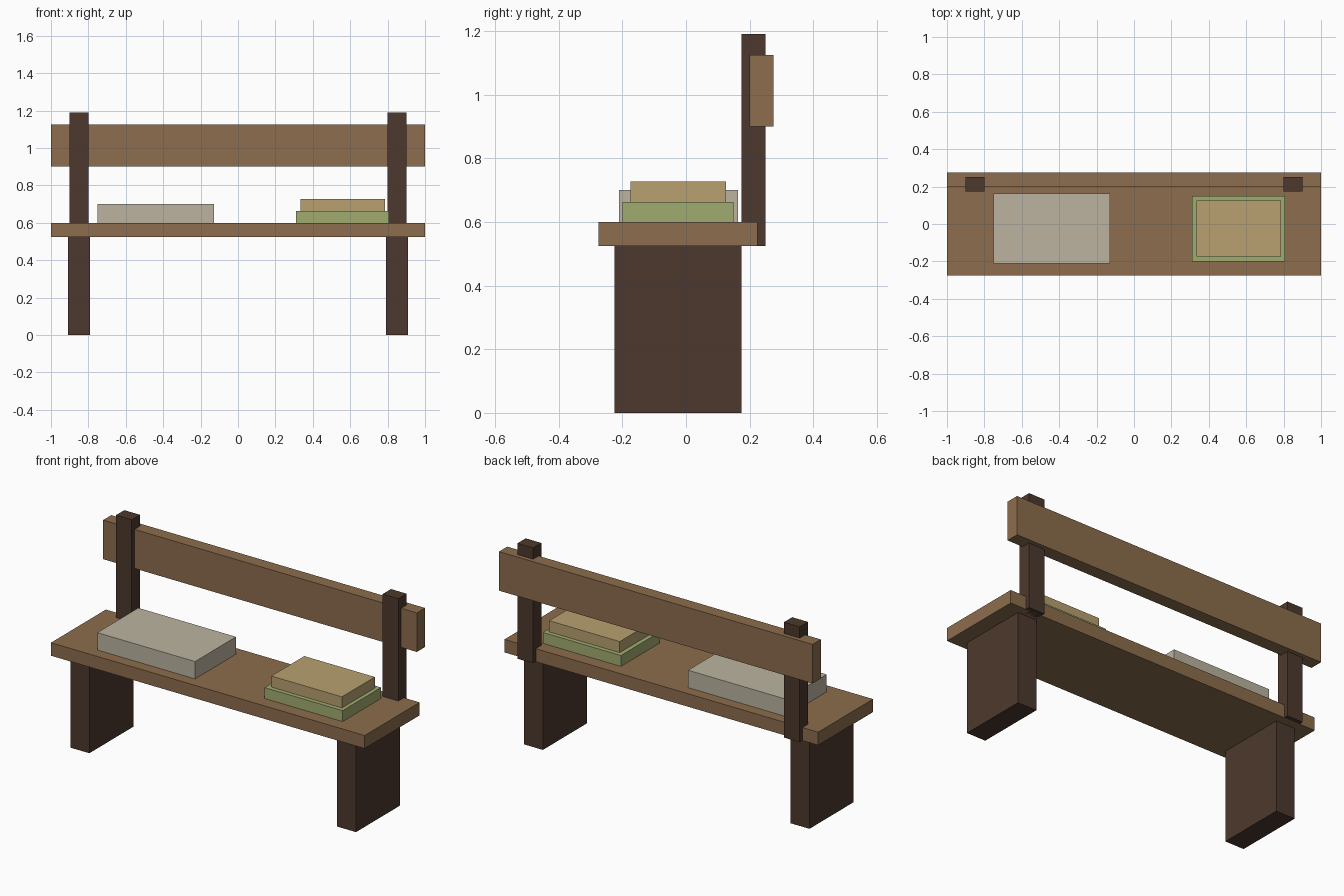
import bpy
import bmesh

cube = bpy.data.objects.get("Cube")
if cube:
    bpy.data.objects.remove(cube, do_unlink=True)


def linear(c):
    c /= 255
    return c / 12.92 if c <= 0.04045 else ((c + 0.055) / 1.055) ** 2.4


def material(name, r, g, b):
    mat = bpy.data.materials.new(name)
    mat.use_nodes = True
    colour = (linear(r), linear(g), linear(b), 1)
    mat.diffuse_color = colour
    mat.node_tree.nodes["Principled BSDF"].inputs["Base Color"].default_value = colour
    return mat


def box(name, x, y, z, mat):
    """Box spanning the (min, max) pair on each axis."""
    bm = bmesh.new()
    bmesh.ops.create_cube(bm, size=1)
    for v in bm.verts:
        v.co = [(lo + hi) / 2 + c * (hi - lo) for c, (lo, hi) in zip(v.co, (x, y, z))]
    mesh = bpy.data.meshes.new(name)
    bm.to_mesh(mesh)
    bm.free()
    mesh.materials.append(mat)
    obj = bpy.data.objects.new(name, mesh)
    bpy.context.collection.objects.link(obj)
    return obj


wood = material("brown wood", 140, 109, 77)
dark = material("dark wood", 77, 57, 45)
grey = material("warm grey fabric", 188, 180, 160)
green = material("sage green fabric", 160, 172, 112)
tan = material("tan fabric", 184, 161, 113)

# Planks
box("seat", (-1, 1), (-0.275, 0.225), (0.525, 0.6), wood)
box("backrest", (-1, 1), (0.2, 0.275), (0.9, 1.125), wood)

# Slab legs and back posts on both sides
for side, s in (("left", 1), ("right", -1)):
    box(side + "_leg", sorted((s * 0.79, s * 0.91)), (-0.225, 0.175), (0, 0.525), dark)
    box(side + "_back_post", sorted((s * 0.8, s * 0.9)), (0.175, 0.25), (0.525, 1.19), dark)

# Folded blankets on the seat
box("grey_blanket", (-0.75, -0.127), (-0.21, 0.163), (0.6, 0.7), grey)
box("green_blanket", (0.31, 0.807), (-0.2, 0.15), (0.6, 0.663), green)
box("tan_blanket", (0.335, 0.785), (-0.175, 0.125), (0.663, 0.727), tan)
